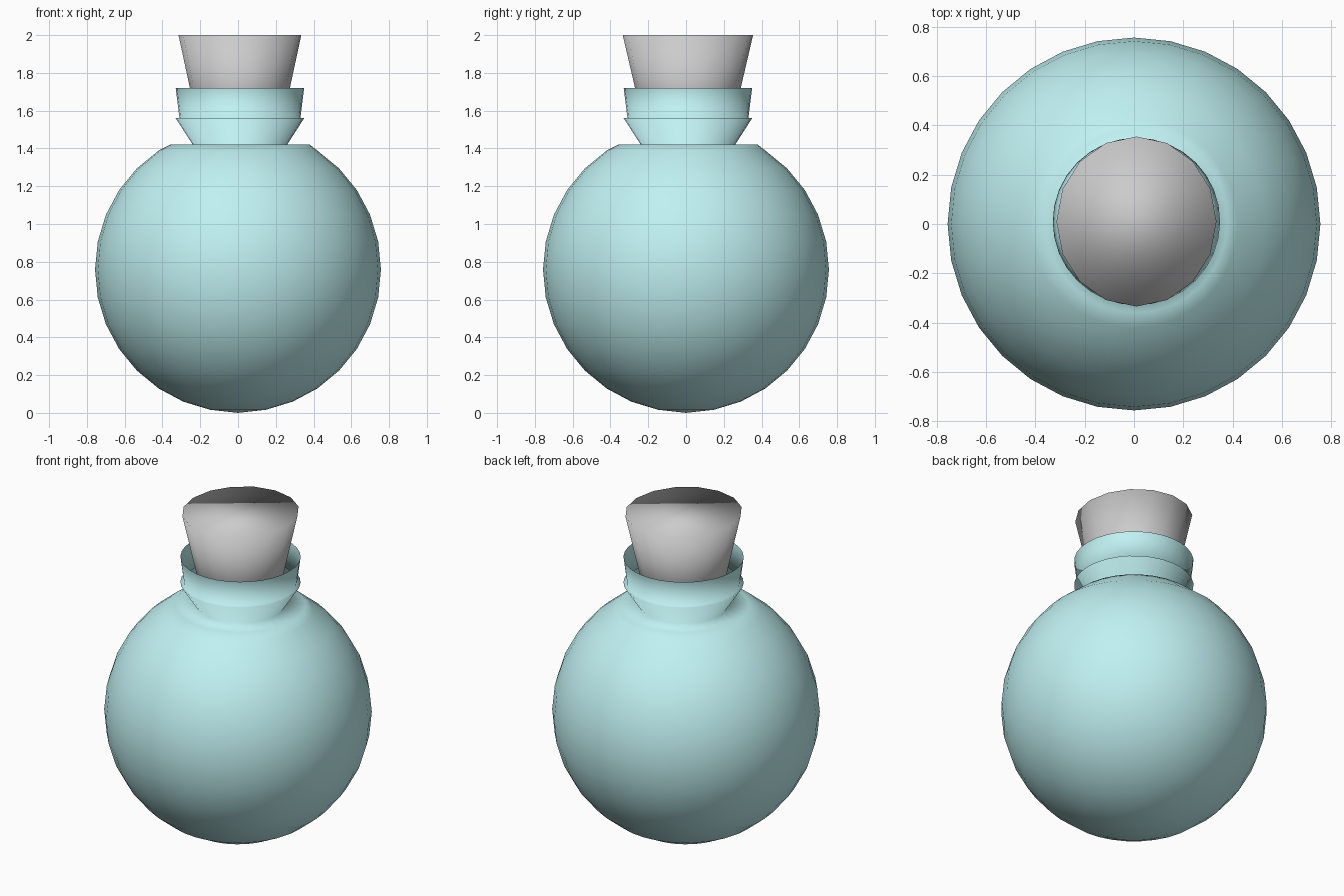
import bpy, bmesh
from math import sin, cos, pi, radians

if "Cube" in bpy.data.objects:
    bpy.data.objects.remove(bpy.data.objects["Cube"])

def lathe(name, rings, sides, cap_bottom=False, cap_top=False, pole=None, color=None):
    """Loft rings of (rx, ry, z, offset) into a smooth surface."""
    bm = bmesh.new()
    loops = []
    for rx, ry, z, off in rings:
        loops.append([bm.verts.new((off + rx * sin(2 * pi * i / sides),
                                    off + ry * cos(2 * pi * i / sides), z))
                      for i in range(sides)])
    for a, b in zip(loops, loops[1:]):
        for i in range(sides):
            j = (i + 1) % sides
            bm.faces.new((a[j], a[i], b[i], b[j]))
    if pole is not None:
        p = bm.verts.new((0, 0, pole))
        for i in range(sides):
            bm.faces.new((p, loops[0][i], loops[0][(i + 1) % sides]))
    if cap_bottom:
        bm.faces.new(loops[0])
    if cap_top:
        bm.faces.new(loops[-1][::-1])
    for f in bm.faces:
        f.smooth = True
    me = bpy.data.meshes.new(name)
    bm.to_mesh(me)
    bm.free()
    ob = bpy.data.objects.new(name, me)
    bpy.context.collection.objects.link(ob)
    if color:
        mat = bpy.data.materials.new(name + "_glass")
        mat.diffuse_color = color
        mat.use_nodes = True
        mat.node_tree.nodes["Principled BSDF"].inputs["Base Color"].default_value = mat.diffuse_color
        me.materials.append(mat)
    return ob

# Round flask: sphere rings, flattened shoulder, flared neck and lip
R = 0.757
rings = []
for k in range(1, 14):
    a = radians(-90 + 11.25 * k)
    rings.append((R * cos(a), R * cos(a), R + 0.002 + R * sin(a), 0))
for r, z in [(0.37, 1.42), (0.25, 1.42), (0.34, 1.56), (0.32, 1.56), (0.34, 1.72)]:
    rings.append((r, r, z, 0.01))
lathe("flask", rings, 32, pole=0.0, color=(0.53, 0.88, 0.89, 1))

# Tapered stopper, slightly oval
lathe("stopper", [(0.2, 0.21, 1.42, 0.01), (0.325, 0.345, 2.0, 0.01)], 16,
      cap_bottom=True, cap_top=True)
